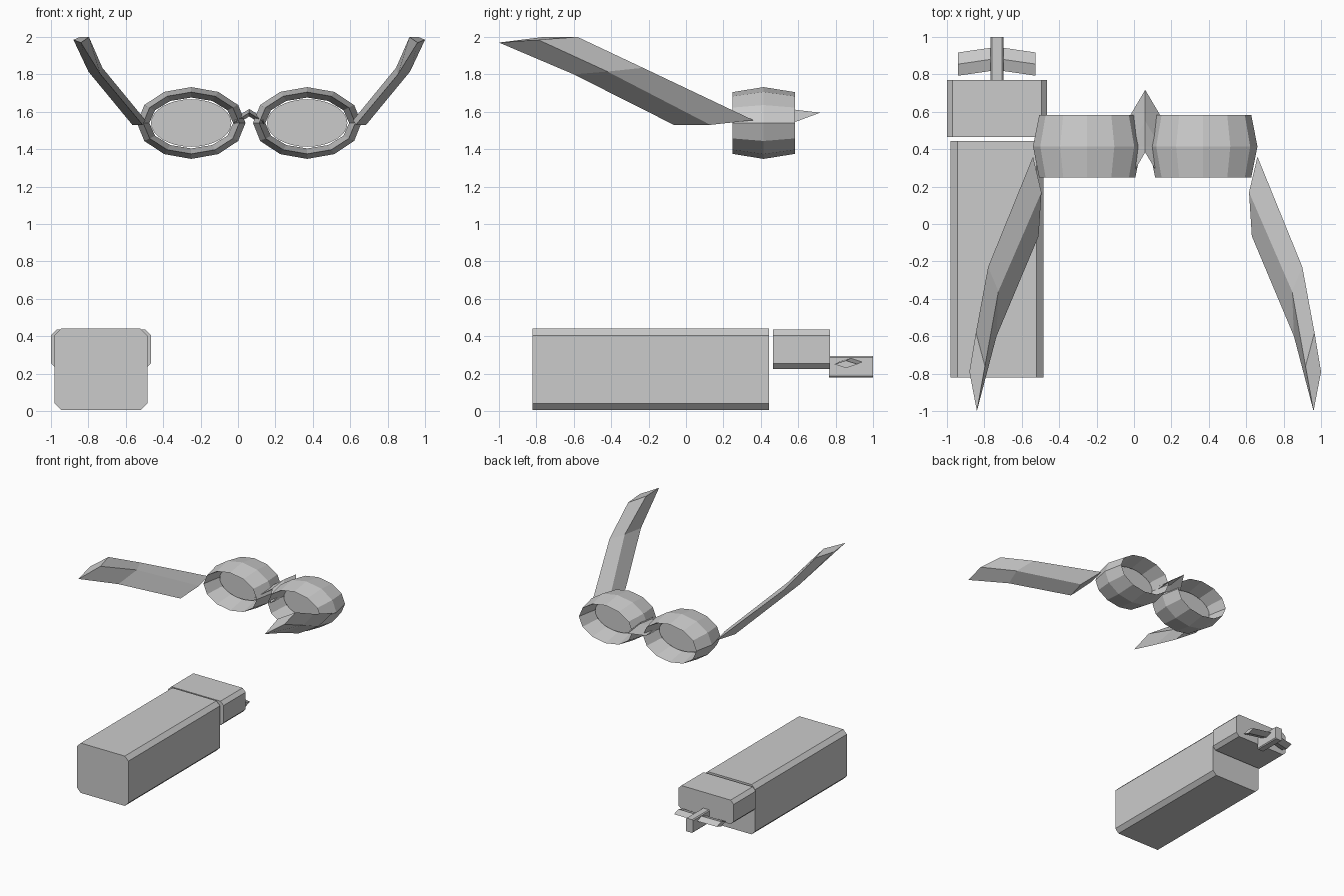
import bpy, bmesh
from math import cos, sin, pi
from mathutils import Vector

cube = bpy.data.objects.get("Cube")
if cube:
    bpy.data.objects.remove(cube, do_unlink=True)

GREY = bpy.data.materials.new("plain_grey")
GREY.use_nodes = True
COLOUR = (0.6, 0.6, 0.6, 1)
GREY.diffuse_color = COLOUR
GREY.node_tree.nodes["Principled BSDF"].inputs["Base Color"].default_value = COLOUR

MID = 0.06           # symmetry plane of the spectacles
RIM_Y, RIM_Z = 0.415, 1.54


def finish(name, bm):
    bmesh.ops.recalc_face_normals(bm, faces=bm.faces)
    mesh = bpy.data.meshes.new(name)
    bm.to_mesh(mesh)
    bm.free()
    mesh.materials.append(GREY)
    obj = bpy.data.objects.new(name, mesh)
    bpy.context.collection.objects.link(obj)
    return obj


def loft(name, sections, closed=False):
    """Skin equal-sized rings of points, capping the ends unless closed."""
    bm = bmesh.new()
    rings = [[bm.verts.new(p) for p in s] for s in sections]
    n = len(rings[0])
    pairs = list(zip(rings, rings[1:]))
    if closed:
        pairs.append((rings[-1], rings[0]))
    else:
        bm.faces.new(rings[0])
        bm.faces.new(rings[-1])
    for a, b in pairs:
        for i in range(n):
            j = (i + 1) % n
            bm.faces.new((a[i], a[j], b[j], b[i]))
    return finish(name, bm)


def diamond(x, y, z, depth, height):
    return [(x, y - depth, z), (x, y, z + height), (x, y + depth, z), (x, y, z - height)]


def chamfered_box(name, low, high, cut):
    """Box running along y with its four long edges chamfered."""
    (x0, y0, z0), (x1, y1, z1) = low, high
    outline = [(x0 + cut, z0), (x1 - cut, z0), (x1, z0 + cut), (x1, z1 - cut),
               (x1 - cut, z1), (x0 + cut, z1), (x0, z1 - cut), (x0, z0 + cut)]
    return loft(name, [[(x, y, z) for x, z in outline] for y in (y0, y1)])


# Rims: oval rings with a diamond cross-section, and thin lenses
RIM_SECTION = [(0.29, 0.192, 0), (0.257, 0.165, 0.167),
               (0.224, 0.136, 0), (0.257, 0.165, -0.167)]
for side, s in (("left", 1), ("right", -1)):
    cx = MID + s * 0.31
    rings = []
    for k in range(12):
        a = k * pi / 6
        rings.append([(cx + rx * cos(a), RIM_Y + dy, RIM_Z + rz * sin(a))
                      for rx, rz, dy in RIM_SECTION])
    loft(side + "_rim", rings, closed=True)
    steps = [2 * pi * k / 32 for k in range(32)]
    loft(side + "_lens", [[(cx + 0.215 * cos(a), y, RIM_Z + 0.127 * sin(a)) for a in steps]
                          for y in (RIM_Y - 0.003, RIM_Y + 0.003)])

# Temples: bent diamond bars, each section as front, outer, back, inner
TEMPLE = [
    [(0.66, 0.36, 1.555), (0.685, 0.13, 1.53), (0.63, -0.065, 1.53), (0.615, 0.17, 1.555)],
    [(0.90, -0.23, 1.835), (0.92, -0.42, 1.815), (0.855, -0.60, 1.80), (0.845, -0.36, 1.835)],
    [(0.965, -0.58, 2.0), (1.0, -0.79, 1.985), (0.96, -1.0, 1.97), (0.917, -0.76, 2.0)],
]
for side, s in (("left", 1), ("right", -1)):
    loft(side + "_temple", [[(MID + s * (x - MID), y, z) for x, y, z in sec] for sec in TEMPLE])

# Nose bridge: raised chevron between the rims
loft("nose_bridge", [diamond(MID + dx, y, z, 0.167, 0.02)
                     for dx, y, z in ((-0.08, 0.415, 1.545), (0, 0.55, 1.595),
                                      (0.08, 0.415, 1.545))])

# Case: long body, cap and clasp post
chamfered_box("case_body", (-0.98, -0.82, 0.005), (-0.485, 0.445, 0.44), 0.035)
chamfered_box("case_cap", (-1.0, 0.465, 0.225), (-0.465, 0.77, 0.435), 0.03)
chamfered_box("clasp_post", (-0.767, 0.765, 0.18), (-0.698, 1.0, 0.295), 0.008)

# Clasp wings: slightly swept bar across the post
loft("clasp_wings", [diamond(-0.733 + dx, y, z, 0.062, 0.02)
                     for dx, y, z in ((-0.207, 0.855, 0.25), (0, 0.885, 0.265),
                                      (0.207, 0.855, 0.25))])
